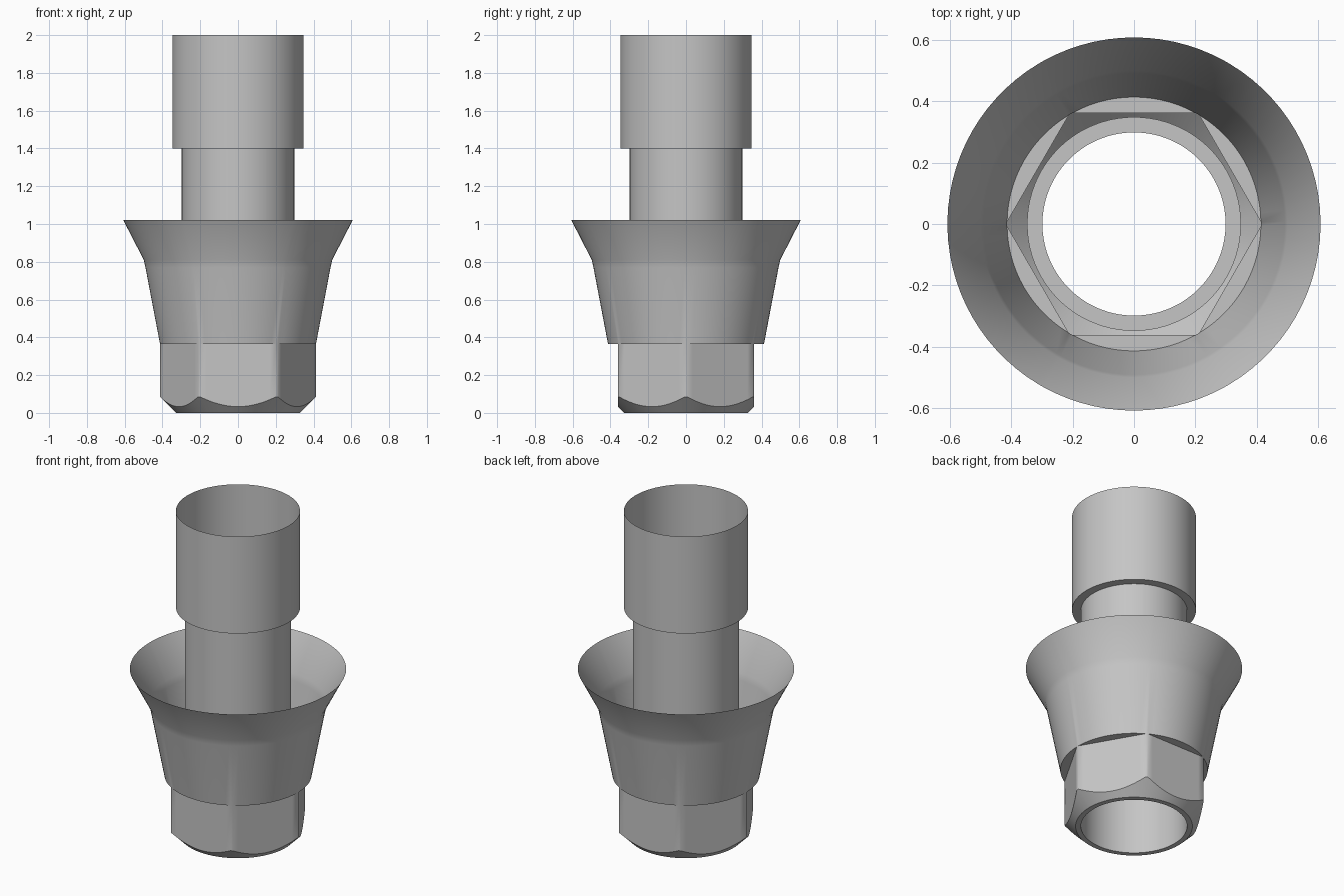
import bpy
import bmesh
import math

cube = bpy.data.objects.get("Cube")
if cube:
    bpy.data.objects.remove(cube, do_unlink=True)

# Single metal colour
metal = bpy.data.materials.new("grey metal")
metal.use_nodes = True
colour = (0.56, 0.56, 0.56, 1)
metal.diffuse_color = colour
metal.node_tree.nodes["Principled BSDF"].inputs["Base Color"].default_value = colour

APOTHEM, CORNER = 0.361, 0.413   # hexagon flats and its clipped corners
BORE, FOOT = 0.298, 0.328        # bore radius and bottom rim radius
HALF = math.acos(APOTHEM / CORNER)
STEPS = 15

# Angles around the axis, with samples exactly at the ends of every flat
ANGLES = []
for side in range(6):
    middle = math.radians(30 + 60 * side)
    for k in range(STEPS):
        ANGLES.append(middle + HALF * (2 * k / (STEPS - 1) - 1))


def hex_radius(angle):
    offset = angle % math.radians(60) - math.radians(30)
    return min(CORNER, APOTHEM / math.cos(offset))


def circle(radius, z):
    return [(radius * math.cos(a), radius * math.sin(a), z) for a in ANGLES]


def hexagon(height):
    """Hexagon ring whose height depends on its radius."""
    ring = []
    for a in ANGLES:
        r = hex_radius(a)
        ring.append((r * math.cos(a), r * math.sin(a), height(r)))
    return ring


def loft(name, rings):
    """Skin a stack of rings into an open shell with outward faces."""
    bm = bmesh.new()
    rows = [[bm.verts.new(p) for p in ring] for ring in rings]
    n = len(ANGLES)
    for low, high in zip(rows, rows[1:]):
        for j in range(n):
            k = (j + 1) % n
            bm.faces.new((low[j], low[k], high[k], high[j]))
    bmesh.ops.remove_doubles(bm, verts=bm.verts, dist=0.0005)
    mesh = bpy.data.meshes.new(name)
    bm.to_mesh(mesh)
    bm.free()
    mesh.materials.append(metal)
    obj = bpy.data.objects.new(name, mesh)
    bpy.context.collection.objects.link(obj)
    bpy.ops.object.select_all(action="DESELECT")
    obj.select_set(True)
    bpy.context.view_layer.objects.active = obj
    bpy.ops.object.shade_smooth_by_angle(angle=math.radians(36))
    return obj


# Chamfered hexagonal foot, narrow shelf and flared open cup
loft("flared_hex_base", [
    circle(BORE, 0),
    circle(FOOT, 0),
    hexagon(lambda r: r - FOOT),
    hexagon(lambda r: 0.365),
    circle(CORNER, 0.365),
    circle(0.490, 0.77),
    circle(0.499, 0.81),
    circle(0.607, 1.02),
])

# Open tube through the middle, stepping out to a wider sleeve
loft("hollow_post", [
    circle(BORE, 0),
    circle(BORE, 1.4),
    circle(0.348, 1.4),
    circle(0.348, 2.0),
])
